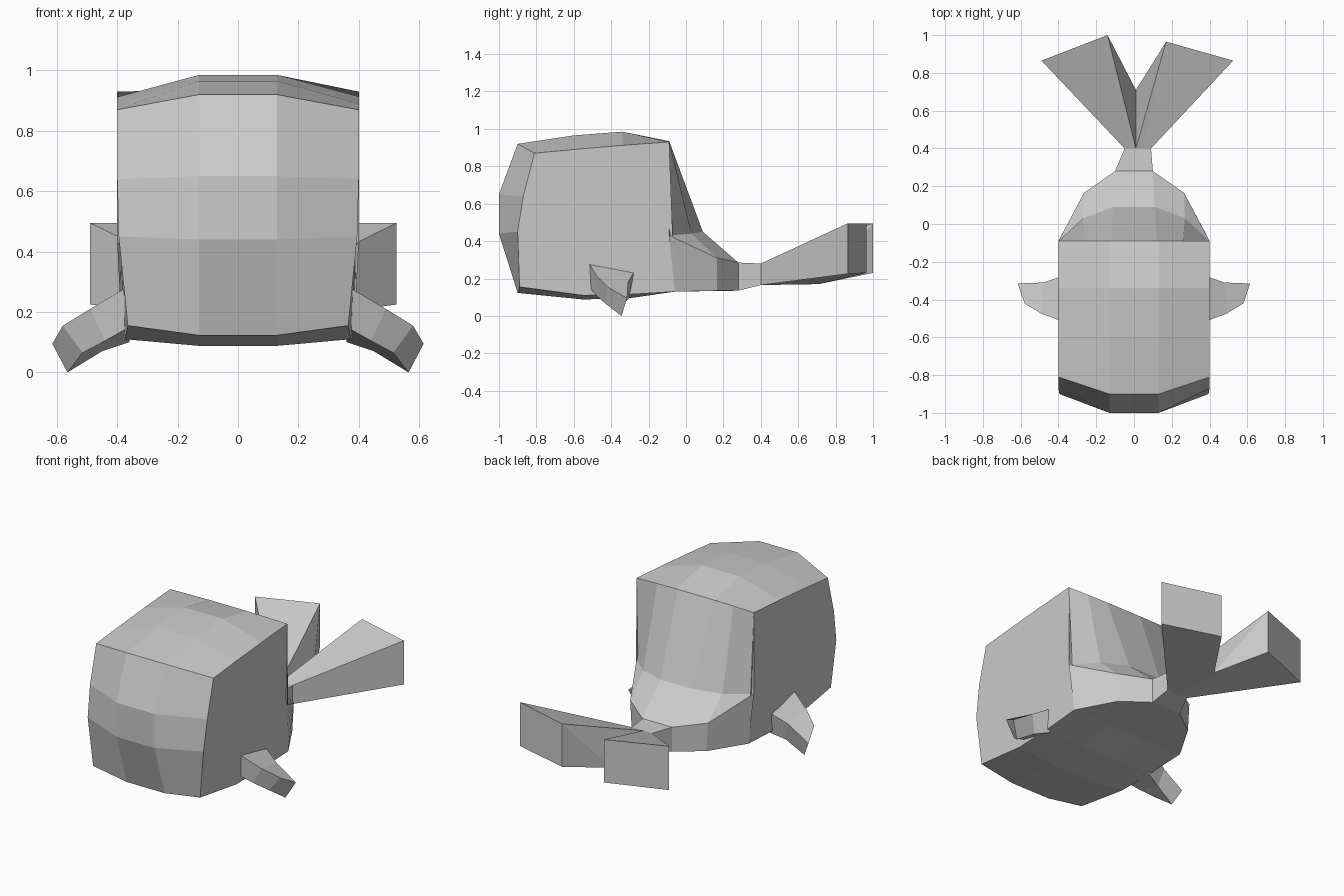
import bpy, bmesh

if "Cube" in bpy.data.objects:
    bpy.data.objects.remove(bpy.data.objects["Cube"])


def finish(name, bm):
    bmesh.ops.remove_doubles(bm, verts=bm.verts, dist=0.0005)
    bmesh.ops.recalc_face_normals(bm, faces=bm.faces)
    mesh = bpy.data.meshes.new(name)
    bm.to_mesh(mesh)
    bm.free()
    obj = bpy.data.objects.new(name, mesh)
    bpy.context.collection.objects.link(obj)
    return obj


def loft(bm, rows, closed=False):
    """Skin consecutive rows of points with quads; return vertex rows."""
    vs = [[bm.verts.new(p) for p in r] for r in rows]
    n = len(rows[0])
    for a, b in zip(vs, vs[1:]):
        for i in range(n if closed else n - 1):
            j = (i + 1) % n
            bm.faces.new((a[i], a[j], b[j], b[i]))
    return vs


def mirror_row(pts):
    """Outer-to-inner right half row -> full row across x."""
    return [(-x, y, z) for x, y, z in pts] + pts[::-1]


# Head and body: profile running bottom back -> front -> top back
# (side x, side y, side z, centre y, centre z)
profile = [
    (.385, -.06, .13, -.06, .13),
    (.38, -.3, .115, -.3, .095),
    (.375, -.55, .11, -.55, .088),
    (.365, -.89, .155, -.9, .123),
    (.395, -.9, .45, -1.0, .44),
    (.4, -.87, .64, -1.0, .65),
    (.4, -.81, .87, -.9, .92),
    (.4, -.6, .89, -.6, .965),
    (.4, -.34, .912, -.34, .985),
    (.4, -.09, .93, -.09, .935),
]
bm = bmesh.new()
rows = loft(bm, [mirror_row([(sx, sy, sz), (.13, cy, cz)])
                 for sx, sy, sz, cy, cz in profile])
bm.faces.new([r[0] for r in rows])
bm.faces.new([r[-1] for r in rows])
finish("body", bm)

# Sloping back and tail base
bm = bmesh.new()
rows = loft(bm, [mirror_row(r) for r in (
    [(.4, -.09, .93), (.26, -.09, .933), (.12, -.09, .935)],
    [(.4, -.09, .43), (.27, .03, .44), (.11, .09, .45)],
    [(.4, -.09, .43), (.265, .165, .31), (.1, .28, .285)],
    [(.385, -.06, .13), (.255, .165, .135), (.1, .28, .135)],
)])
bm.faces.new(rows[-1])
finish("tail_base", bm)

# Narrow tail stem
bm = bmesh.new()
loft(bm, [
    [(-.1, .28, .135), (.1, .28, .135), (.1, .28, .285), (-.1, .28, .285)],
    [(-.05, .4, .165), (.09, .4, .165), (.09, .4, .28), (-.05, .4, .28)],
], closed=True)
finish("tail_stem", bm)


# Tail flukes: widening wedges that meet in a notch
def fluke(name, root, outer, inner, seam):
    bm = bmesh.new()
    pts = [(*root, .28), (*outer, .495), (*inner, .495), (*seam, .28),
           (*root, .165), (*outer, .225), (*inner, .23),
           (.01, .71, .17), (.01, .4, .165), (.01, .4, .28)]
    v = [bm.verts.new(p) for p in pts]
    for f in ((0, 1, 2, 3), (4, 5, 6, 7, 8), (0, 1, 5, 4), (1, 2, 6, 5),
              (3, 2, 9), (9, 2, 7), (2, 6, 7), (9, 7, 8), (0, 3, 9, 8, 4)):
        bm.faces.new([v[i] for i in f])
    finish(name, bm)


fluke("tail_fluke_left", (-.05, .4), (-.49, .865), (-.14, 1.0), (-.015, .4))
fluke("tail_fluke_right", (.09, .4), (.525, .865), (.17, .965), (.045, .4))

# Side fins: root, middle and tip sections
sections = [
    [(.38, -.515, .275), (.36, -.515, .15), (.36, -.3, .1), (.39, -.28, .23)],
    [(.49, -.475, .21), (.44, -.475, .105), (.45, -.33, .07), (.48, -.31, .18)],
    [(.58, -.42, .155), (.515, -.43, .065), (.565, -.345, 0), (.615, -.315, .095)],
]
for name, s in (("fin_right", 1), ("fin_left", -1)):
    bm = bmesh.new()
    rows = loft(bm, [[(s * x, y, z) for x, y, z in r] for r in sections], closed=True)
    bm.faces.new(rows[0])
    bm.faces.new(rows[-1])
    finish(name, bm)
